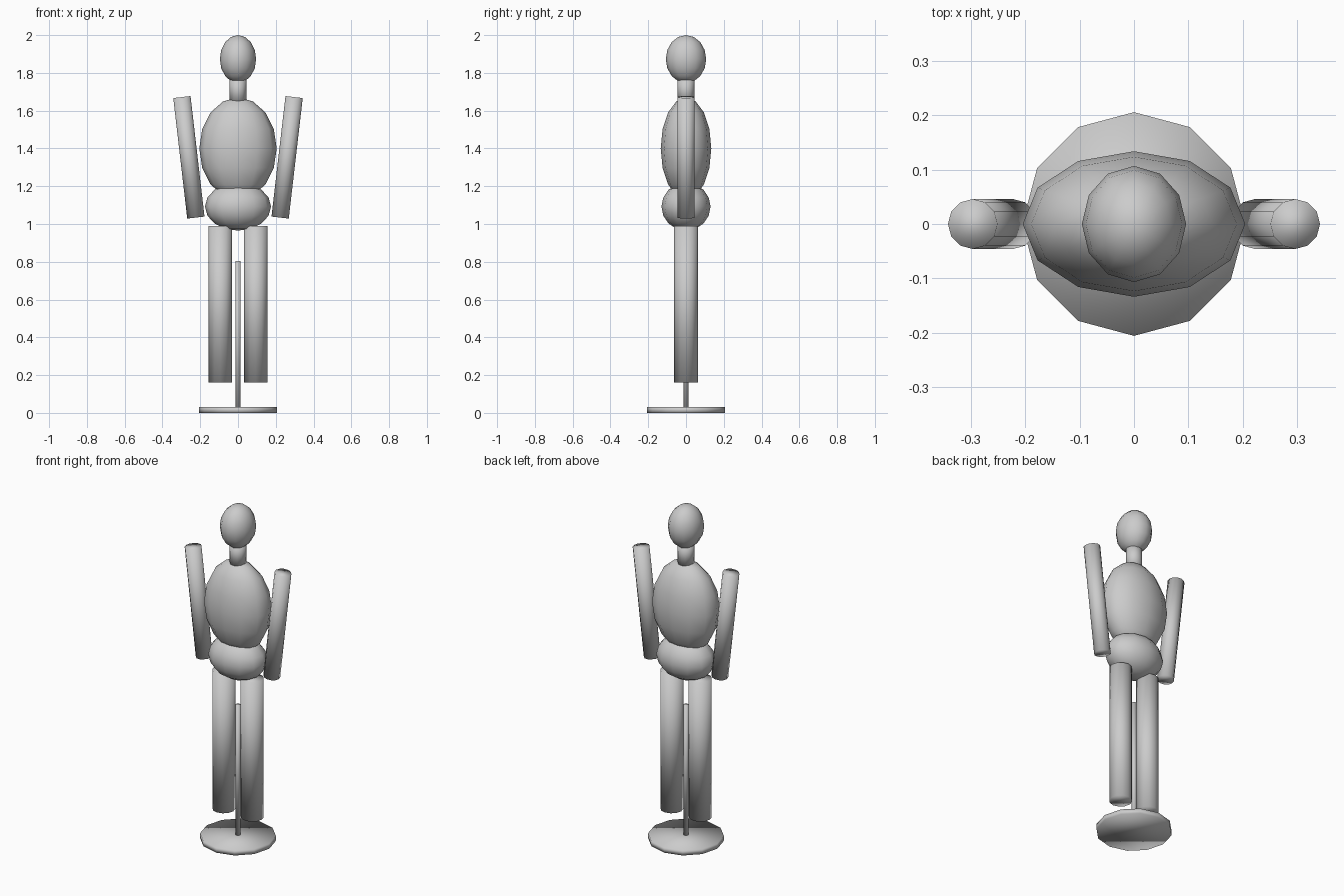
import bpy
from mathutils import Vector

if "Cube" in bpy.data.objects:
    bpy.data.objects.remove(bpy.data.objects["Cube"])

SIDES = 12


def finish(name):
    obj = bpy.context.object
    obj.name = name
    bpy.ops.object.shade_smooth()
    return obj


def ellipsoid(name, z, radii):
    bpy.ops.mesh.primitive_uv_sphere_add(segments=SIDES, ring_count=8, radius=1, location=(0, 0, z))
    bpy.context.object.scale = radii
    bpy.ops.object.transform_apply(location=False, rotation=False, scale=True)
    return finish(name)


def rod(name, bottom, top, radius):
    a, b = Vector(bottom), Vector(top)
    d = b - a
    bpy.ops.mesh.primitive_cylinder_add(vertices=SIDES, radius=radius, depth=d.length, location=(a + b) / 2)
    # lean sideways only, so the facets stay aligned
    bpy.context.object.rotation_euler.y = Vector((d.z, d.x)).angle_signed(Vector((1, 0))) if d.x else 0
    return finish(name)


# Body
ellipsoid("head", 1.873, (0.096, 0.107, 0.127))
rod("neck", (0, 0, 1.64), (0, 0, 1.78), 0.045)
ellipsoid("torso", 1.40, (0.205, 0.134, 0.27))
ellipsoid("hips", 1.092, (0.175, 0.13, 0.127))

# Limbs
for side, s in (("left", -1), ("right", 1)):
    arm = rod(side + "_arm", (s * 0.223, 0, 1.034), (s * 0.297, 0, 1.672), 0.046)
    arm.rotation_euler.y = s * 0.1155
    rod(side + "_leg", (s * 0.094, 0, 0.16), (s * 0.094, 0, 0.99), 0.0625)

# Stand
rod("stand_base", (0, 0, 0), (0, 0, 0.03), 0.206)
rod("stand_pole", (0, 0, 0.02), (0, 0, 0.805), 0.014)
